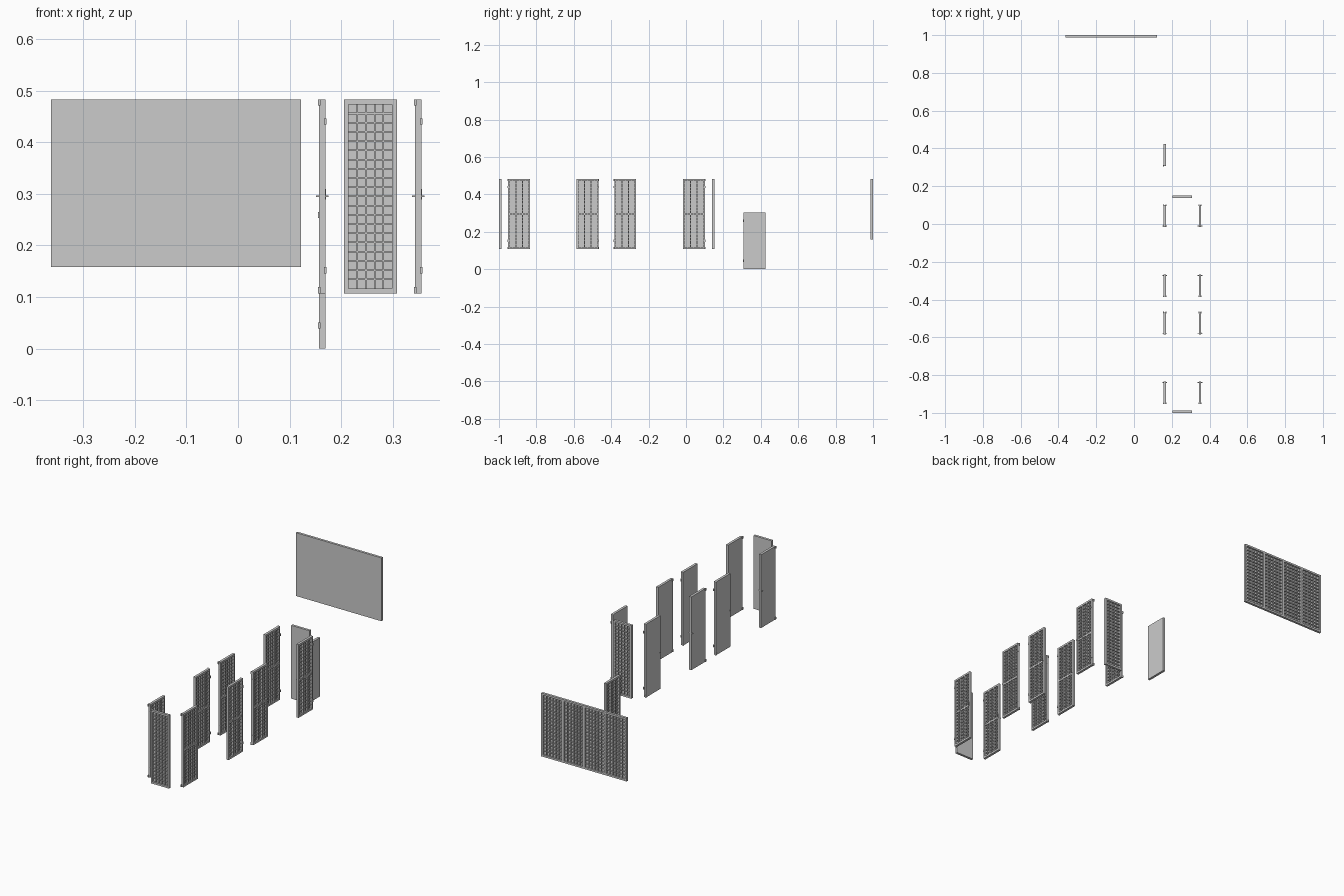
import bpy
import bmesh
from math import radians
from mathutils import Matrix, Vector

cube = bpy.data.objects.get("Cube")
if cube:
    bpy.data.objects.remove(cube, do_unlink=True)

grey = bpy.data.materials.new("plain grey")
grey.use_nodes = True
GREY = (0.6, 0.6, 0.6, 1)
grey.diffuse_color = GREY
grey.node_tree.nodes["Principled BSDF"].inputs["Base Color"].default_value = GREY

DEPTH = 0.0125
SKIN = 0.003
RIB = 0.003


def box(bm, x0, x1, y0, y1, z0, z1):
    """Axis-aligned block between two corners."""
    size = Vector((x1 - x0, y1 - y0, z1 - z0))
    mid = Vector((x0 + x1, y0 + y1, z0 + z1)) / 2
    bmesh.ops.create_cube(bm, size=1, matrix=Matrix.Translation(mid) @ Matrix.Diagonal(size).to_4x4())


def finish(bm, name, location, turn):
    mesh = bpy.data.meshes.new(name)
    bm.to_mesh(mesh)
    bm.free()
    mesh.materials.append(grey)
    obj = bpy.data.objects.new(name, mesh)
    obj.location = location
    obj.rotation_euler.z = radians(turn)
    bpy.context.collection.objects.link(obj)
    return obj


def ribbed_panel(width, height, bays, cols, rows, post, frame=0.0095, rail=False):
    """Flat skin at +y, frame and recessed rib grid open towards -y."""
    bm = bmesh.new()
    w, h, d = width / 2, height, DEPTH / 2
    back = d - SKIN
    rib_front = -d + 0.003
    box(bm, -w, w, back, d, 0, h)
    # outer frame
    for side in (-1, 1):
        a, b = sorted((side * w, side * (w - frame)))
        box(bm, a, b, -d, back, 0, h)
    for z in (0, h - frame):
        box(bm, -w + frame, w - frame, -d, back, z, z + frame)
    # posts between bays, then thin vertical ribs
    inner = width - 2 * frame
    bay = (inner - post * (bays - 1)) / bays
    for i in range(bays):
        left = -w + frame + i * (bay + post)
        if i:
            box(bm, left - post, left, -d, back, frame, h - frame)
        for c in range(1, cols):
            x = left + bay * c / cols
            box(bm, x - RIB / 2, x + RIB / 2, rib_front, back, frame, h - frame)
        # horizontal ribs
        for r in range(1, rows):
            z = frame + (h - 2 * frame) * r / rows
            box(bm, left, left + bay, rib_front + 0.0004, back, z - RIB / 2, z + RIB / 2)
        if rail:
            box(bm, left, left + bay, -d + 0.001, back, h / 2 - 0.005, h / 2 + 0.005)
    return bm


def add_hardware(bm, width, height, handle_side):
    """Hinges on one edge, a through handle on the other."""
    d = DEPTH / 2
    edge = -handle_side * width / 2
    a, b = sorted((edge - handle_side * 0.003, edge + handle_side * 0.005))
    for z in (0.045, height - 0.043):
        box(bm, a, b, -d - 0.002, -d + 0.003, z - 0.006, z + 0.006)
    for z in (0.006, height - 0.006):
        box(bm, a, b, d - 0.003, d + 0.002, z - 0.006, z + 0.006)
    x = handle_side * (width / 2 - 0.006)
    mid = height / 2
    box(bm, x - 0.002, x + 0.002, -d - 0.006, d + 0.006, mid - 0.0015, mid + 0.0015)
    box(bm, x - 0.003, x + 0.003, -d - 0.001, -d, mid - 0.006, mid + 0.014)


BASE = 0.107
TALL = 0.376

# wide wall panel, ribs facing the back
bm = ribbed_panel(0.485, 0.325, 4, 6, 17, 0.013)
finish(bm, "wide_wall_panel", (-0.12, 1 - DEPTH / 2, 0.158), 180)

# two narrow end panels, ribs facing outwards
for name, y, turn in (("front_end_panel", -1 + DEPTH / 2, 0), ("rear_end_panel", 0.145, 180)):
    bm = ribbed_panel(0.103, TALL, 1, 5, 20, 0)
    finish(bm, name, (0.2565, y, BASE), turn)

# two rows of four doors, handles facing each other in pairs
DOOR = 0.117
for row, x in (("inner", 0.163), ("outer", 0.3495)):
    for i, (y, handle) in enumerate(((-0.892, 1), (-0.526, -1), (-0.325, 1), (0.042, -1))):
        bm = ribbed_panel(DOOR, TALL, 3, 2, 20, 0.006, rail=True)
        add_hardware(bm, DOOR, TALL, handle)
        finish(bm, f"{row}_door_{i + 1}", (x, y, BASE), 90)

# short hatch with its ribs turned the other way
HATCH = 0.302
bm = ribbed_panel(DOOR, HATCH, 3, 2, 16, 0.006)
d = DEPTH / 2
for z in (0.045, HATCH - 0.043):
    box(bm, DOOR / 2 - 0.005, DOOR / 2 + 0.003, -d - 0.002, -d + 0.003, z - 0.006, z + 0.006)
box(bm, -0.001, 0.001, d, d + 0.0005, 0, HATCH)
finish(bm, "short_hatch", (0.163, 0.366, 0), -90)
